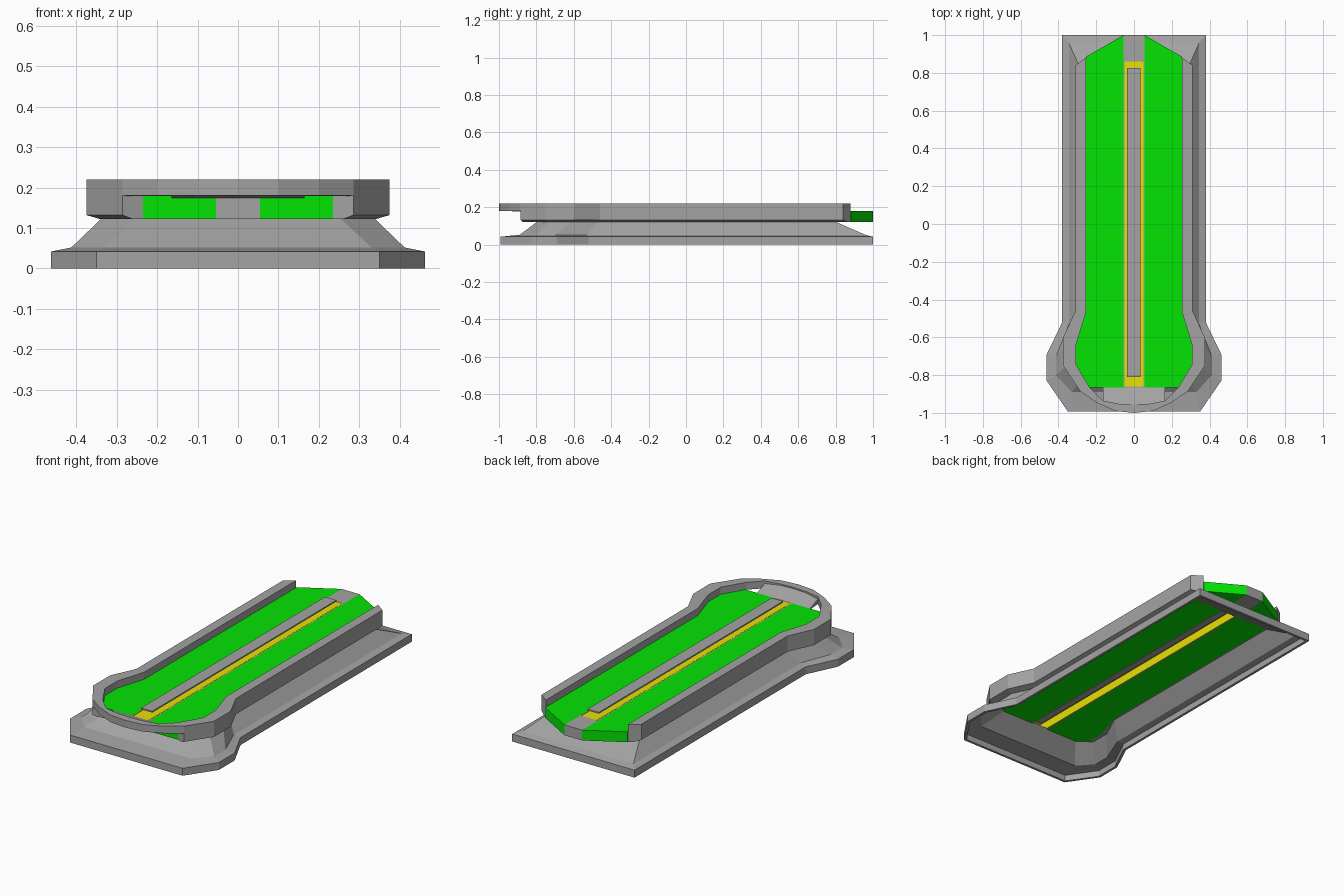
import bpy
import bmesh
from mathutils import Vector

cube = bpy.data.objects.get("Cube")
if cube:
    bpy.data.objects.remove(cube)


def make_material(name, rgb):
    m = bpy.data.materials.new(name)
    m.use_nodes = True
    colour = (*rgb, 1)
    m.diffuse_color = colour
    m.node_tree.nodes["Principled BSDF"].inputs["Base Color"].default_value = colour
    return m


grey = make_material("metal grey", (0.37, 0.37, 0.37))
green = make_material("bright green", (0.001, 0.77, 0.001))
yellow = make_material("yellow", (0.83, 0.77, 0.002))


def skin(name, loops, mat, closed_rows, caps):
    """Join equal-length point loops into a surface, each loop a closed ring."""
    bm = bmesh.new()
    rows = [[bm.verts.new(p) for p in loop] for loop in loops]
    n = len(rows[0])
    pairs = list(zip(rows, rows[1:]))
    if closed_rows:
        pairs.append((rows[-1], rows[0]))
    for a, b in pairs:
        for i in range(n):
            j = (i + 1) % n
            bm.faces.new((a[i], a[j], b[j], b[i]))
    if caps:
        bm.faces.new(rows[0])
        bm.faces.new(rows[-1])
    bmesh.ops.recalc_face_normals(bm, faces=bm.faces)
    mesh = bpy.data.meshes.new(name)
    bm.to_mesh(mesh)
    bm.free()
    mesh.materials.append(mat)
    obj = bpy.data.objects.new(name, mesh)
    bpy.context.collection.objects.link(obj)
    return obj


def prism(name, outline, z0, z1, mat):
    return skin(name, [[(x, y, z) for x, y in outline] for z in (z0, z1)], mat, False, True)


def block(name, x0, x1, y0, y1, z0, z1, mat):
    return prism(name, [(x0, y0), (x1, y0), (x1, y1), (x0, y1)], z0, z1, mat)


def mirrored(half):
    """Add the mirror image, sharing any point on the centre line."""
    return half + [(-x, y) for x, y in reversed(half) if x]


def inset(outline, d):
    """Move a clockwise outline inwards by d with mitred corners."""
    result = []
    pts = [Vector(p) for p in outline]
    for i, p in enumerate(pts):
        a = (p - pts[i - 1]).normalized()
        b = (pts[(i + 1) % len(pts)] - p).normalized()
        na, nb = Vector((a.y, -a.x)), Vector((b.y, -b.x))
        result.append(tuple(p + (na + nb) * d / (1 + na.dot(nb))))
    return result


# Hollow flared base: nested outlines from the floor to the neck and back inside
foot = mirrored([(0.38, 1), (0.38, -0.52), (0.462, -0.69), (0.462, -0.83), (0.35, -0.993)])
ledge = mirrored([(0.345, 0.96), (0.345, -0.53), (0.412, -0.70), (0.412, -0.80), (0.33, -0.89)])
neck = mirrored([(0.27, 0.79), (0.27, -0.47), (0.335, -0.61), (0.335, -0.73), (0.25, -0.79)])
inner_foot = inset(foot, 0.014)
levels = [(foot, 0), (foot, 0.042), (ledge, 0.052), (neck, 0.126),
          (inset(neck, 0.012), 0.126), (inset(ledge, 0.012), 0.042),
          (inner_foot, 0.034), (inner_foot, 0)]
skin("flared_base", [[(x, y, z) for x, y in o] for o, z in levels], grey, True, False)

# Side rails with a bevelled lower edge
rail_out = [(0.31, 0.84), (0.31, -0.46), (0.375, -0.60), (0.375, -0.75), (0.285, -0.885)]
rail_in = [(0.255, 0.88), (0.255, -0.47), (0.306, -0.635), (0.306, -0.745), (0.235, -0.865)]
for side, s in (("left", 1), ("right", -1)):
    sections = []
    for (xo, yo), (xi, yi) in zip(rail_out, rail_in):
        xm, ym = (xo + xi) / 2, (yo + yi) / 2
        sections.append([(s * xo, yo, 0.22), (s * xo, yo, 0.132), (s * xm, ym, 0.122),
                         (s * xi, yi, 0.122), (s * xi, yi, 0.22)])
    skin(side + "_rail", sections, grey, False, True)

# Raised hood joining the rails around the front
hood_out = [(0.285, -0.885), (0.2, -0.945), (0.1, -0.99), (0, -1)]
hood_in = [(0.235, -0.865), (0.165, -0.935), (0.08, -0.952), (0, -0.955)]
arch = [[(*o, 0.22), (*o, 0.18), (*i, 0.179), (*i, 0.22)]
        for o, i in zip(mirrored(hood_out), mirrored(hood_in))]
skin("front_hood", arch, grey, False, True)

# Sloping panel under the hood
panel = [[(x, -0.865, 0.18), (x, -0.865, 0.174), (x, -0.96, 0.18), (x, -0.96, 0.215)]
         for x in (-0.165, 0.165)]
skin("hood_panel", panel, grey, False, True)

# Green deck halves, with thin yellow walls lining the centre channel
deck = [(0.055, 1), (0.255, 0.885), (0.255, -0.47), (0.306, -0.635),
        (0.306, -0.745), (0.235, -0.865), (0.055, -0.865)]
for side, s in (("left", 1), ("right", -1)):
    prism(side + "_deck", [(s * x, y) for x, y in deck], 0.122, 0.18, green)
    block(side + "_channel_lining", s * 0.046, s * 0.05, -0.86, 0.86, 0.124, 0.178, yellow)
    block(side + "_channel_edge", s * 0.05, s * 0.055, -0.865, 0.86, 0.122, 0.18, grey)

# Centre channel: end blocks, yellow plate, bar above it and plate beneath it
block("channel_back_block", -0.055, 0.055, 0.86, 1, 0.122, 0.18, grey)
block("channel_front_block", -0.05, 0.05, -0.865, -0.86, 0.122, 0.179, grey)
block("yellow_plate", -0.046, 0.046, -0.86, 0.86, 0.17, 0.179, yellow)
block("centre_bar", -0.036, 0.034, -0.81, 0.825, 0.2, 0.208, grey)
block("under_plate", -0.036, 0.034, -0.81, 0.825, 0.164, 0.17, grey)
